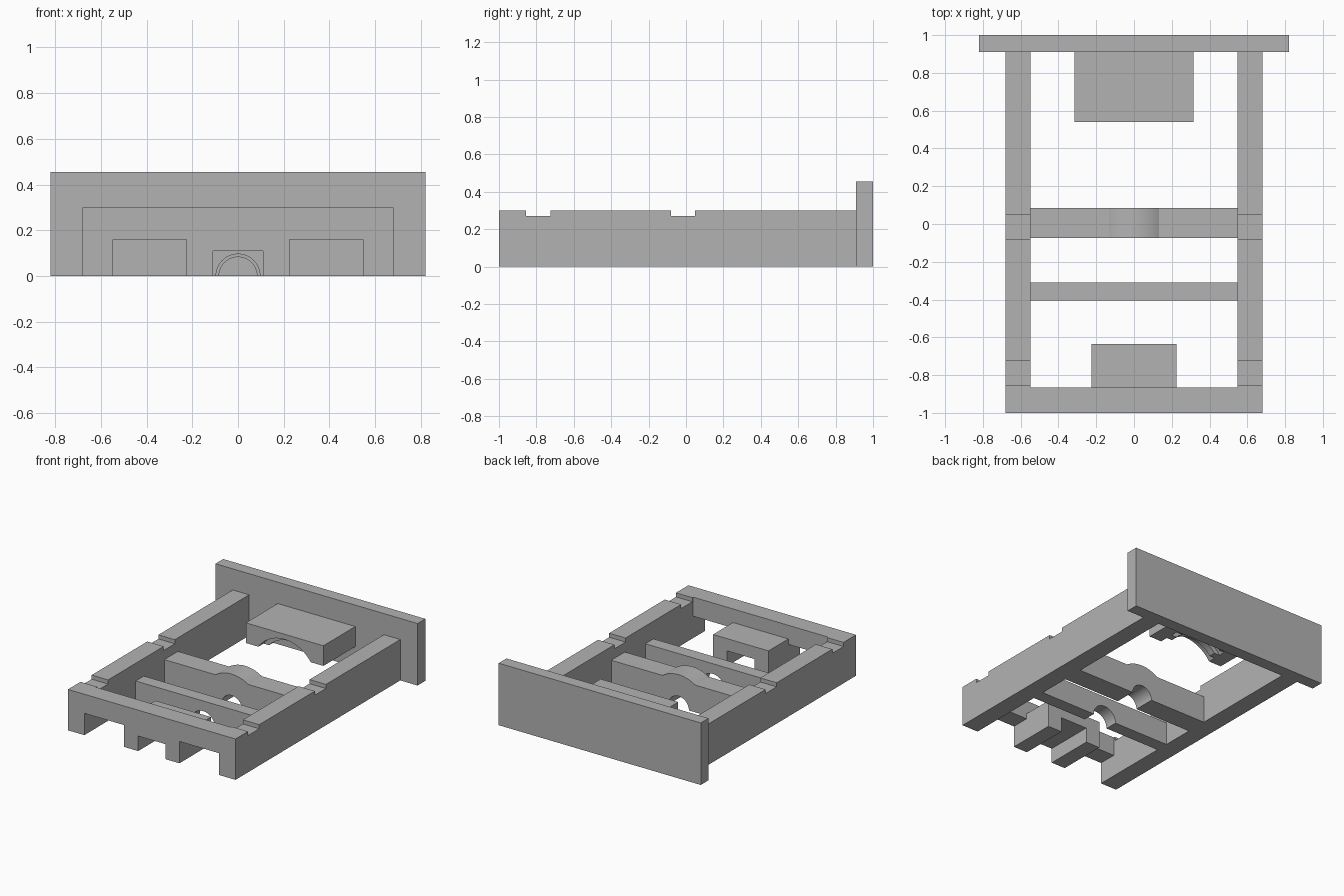
import bpy
import bmesh
from math import sin, cos, asin, acos, pi
from mathutils import Vector

cube = bpy.data.objects.get("Cube")
if cube:
    bpy.data.objects.remove(cube, do_unlink=True)

grey = bpy.data.materials.new("plain_grey")
grey.use_nodes = True
grey.diffuse_color = (0.45, 0.45, 0.45, 1)
grey.node_tree.nodes["Principled BSDF"].inputs["Base Color"].default_value = (0.45, 0.45, 0.45, 1)


def extrude(name, outline, start, end, axis="y"):
    """Extrude an outline: (x, z) along y, or (y, z) along x."""
    bm = bmesh.new()
    place = (lambda a, b: (a, start, b)) if axis == "y" else (lambda a, b: (start, a, b))
    face = bm.faces.new([bm.verts.new(place(a, b)) for a, b in outline])
    out = bmesh.ops.extrude_face_region(bm, geom=[face])
    step = Vector((0, end - start, 0)) if axis == "y" else Vector((end - start, 0, 0))
    moved = [v for v in out["geom"] if isinstance(v, bmesh.types.BMVert)]
    bmesh.ops.translate(bm, verts=moved, vec=step)
    bmesh.ops.recalc_face_normals(bm, faces=bm.faces)
    mesh = bpy.data.meshes.new(name)
    bm.to_mesh(mesh)
    bm.free()
    mesh.materials.append(grey)
    obj = bpy.data.objects.new(name, mesh)
    bpy.context.collection.objects.link(obj)
    bpy.ops.object.select_all(action="DESELECT")
    obj.select_set(True)
    bpy.context.view_layer.objects.active = obj
    bpy.ops.object.shade_smooth_by_angle(angle=pi / 6)
    return obj


def arc(radius, first, last, count=32):
    """Points on a circle around the shaft axis at ground level."""
    angles = [first + (last - first) * i / count for i in range(count + 1)]
    return [(radius * cos(t), radius * sin(t)) for t in angles]


def box(name, x0, x1, y0, y1, z0, z1):
    return extrude(name, [(x0, z0), (x1, z0), (x1, z1), (x0, z1)], y0, y1)


def mirrored(half):
    """Complete a right-hand outline, listed bottom centre to top, across x = 0."""
    return half + [(-x, z) for x, z in reversed(half)]


inner, outer = 0.547, 0.68
back = 0.91

# Back plate
box("back_plate", -0.82, 0.82, back, 1, 0, 0.455)

# Side rails with two shallow notches each
rail = [(-0.865, 0), (back, 0), (back, 0.3), (0.048, 0.3), (0.048, 0.27), (-0.08, 0.27),
        (-0.08, 0.3), (-0.725, 0.3), (-0.725, 0.27), (-0.855, 0.27), (-0.855, 0.3), (-0.865, 0.3)]
extrude("left_rail", rail, inner, outer, "x")
extrude("right_rail", rail, -outer, -inner, "x")

# Front bar with a shaft channel and two side openings
extrude("front_bar", mirrored([(0.11, 0.11), (0.11, 0), (0.225, 0), (0.225, 0.16), (inner, 0.16),
                               (inner, 0), (outer, 0), (outer, 0.3)]), -1, -0.865)

# Block behind the front bar, sharing the channel
extrude("front_block", mirrored([(0.11, 0.11), (0.11, 0), (0.225, 0), (0.225, 0.2)]), -0.865, -0.635)

# Thin cross bar with a half-round shaft hole
extrude("thin_cross_bar", arc(0.096, pi, 0) + [(inner, 0), (inner, 0.17), (-inner, 0.17), (-inner, 0)],
        -0.405, -0.31)

# Thick cross bar with a shaft hole and a rounded hump
hump = asin(0.2 / 0.24)
extrude("thick_cross_bar", arc(0.083, pi, 0) + [(inner, 0), (inner, 0.2)]
        + arc(0.24, hump, pi - hump) + [(-inner, 0.2), (-inner, 0)], -0.073, 0.085)

# Back block: arched slices of alternating radius form ribs and grooves
low, wide = 0.15, 0.315
edges = [0.54, 0.6, 0.65, 0.7, 0.75, back]
for i, (y0, y1) in enumerate(zip(edges, edges[1:])):
    radius = 0.225 if i % 2 else 0.26
    spring = asin(low / radius)
    extrude("back_block_rib" if i % 2 else "back_block_arch",
            arc(radius, pi - spring, spring) + [(wide, low), (wide, 0.298), (-wide, 0.298), (-wide, low)],
            y0, y1)
